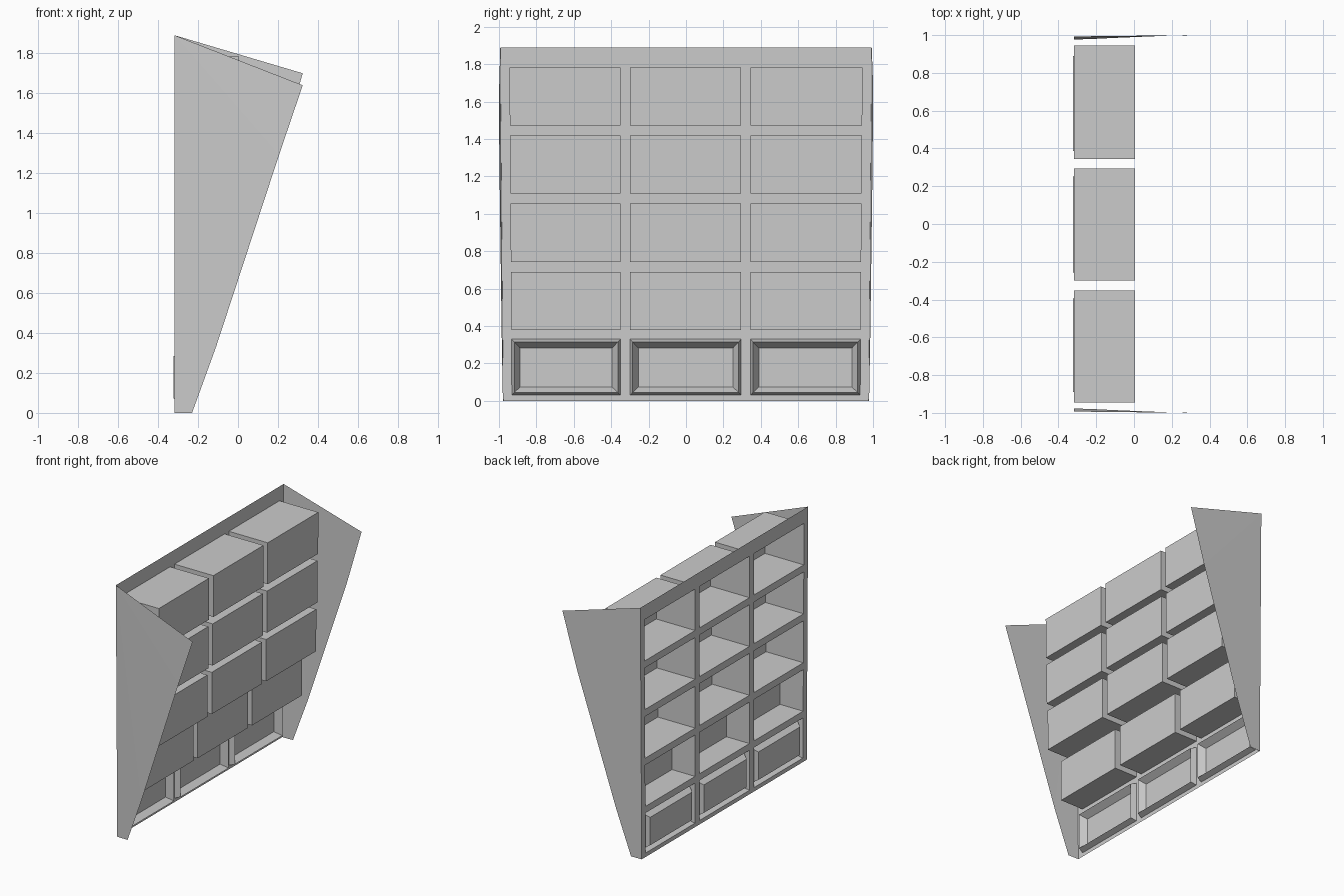
import bpy, bmesh

if "Cube" in bpy.data.objects:
    bpy.data.objects.remove(bpy.data.objects["Cube"])

FX = -0.317                      # plane of the face frame
H = 1.89                         # total height
ROWS = [(0.03, 0.33), (0.38, 0.69), (0.742, 1.055), (1.108, 1.42), (1.473, 1.783)]
BACKS = [None, -0.125, -0.008, 0.0, 0.005]   # depth of each open row


def make(name, verts, faces):
    mesh = bpy.data.meshes.new(name)
    mesh.from_pydata(verts, [], faces)
    bm = bmesh.new()
    bm.from_mesh(mesh)
    bmesh.ops.remove_doubles(bm, verts=bm.verts, dist=1e-5)
    loose = [v for v in bm.verts if not v.link_faces]
    bmesh.ops.delete(bm, geom=loose, context='VERTS')
    bmesh.ops.recalc_face_normals(bm, faces=bm.faces)
    bm.to_mesh(mesh)
    bm.free()
    obj = bpy.data.objects.new(name, mesh)
    bpy.context.collection.objects.link(obj)
    return obj


def columns(z):
    # the cabinet flares slightly towards the top
    t = z / H
    edge = 0.977 + 0.016 * t
    outer = 0.931 + 0.014 * t
    return [-edge, -outer, -0.351, -0.299, 0.295, 0.345, outer, edge]


def ring(x, y0, y1, z0, z1):
    return [(x, y0, z0), (x, y1, z0), (x, y1, z1), (x, y0, z1)]


def stack(name, rings):
    # walls joining successive rectangles, closed by the last one
    verts = [v for r in rings for v in r]
    faces = []
    for k in range(len(rings) - 1):
        for i in range(4):
            j = (i + 1) % 4
            faces.append((4 * k + i, 4 * k + j, 4 * k + 4 + j, 4 * k + 4 + i))
    n = 4 * (len(rings) - 1)
    faces.append((n, n + 1, n + 2, n + 3))
    return make(name, verts, faces)


# face frame: grid of strips with fifteen openings
zs = [0.0] + [z for r in ROWS for z in r] + [H]
verts = [(FX, y, z) for z in zs for y in columns(z)]
faces = []
for r in range(len(zs) - 1):
    for c in range(7):
        if not (r % 2 and c % 2):
            a = r * 8 + c
            faces.append((a, a + 1, a + 9, a + 8))
make("face_frame", verts, faces)

# cubbies behind the openings, and raised panels in the bottom row
for (z0, z1), back in zip(ROWS, BACKS):
    lo, hi = columns(z0), columns(z1)
    for c in (1, 3, 5):
        mouth = [(FX, lo[c], z0), (FX, lo[c + 1], z0), (FX, hi[c + 1], z1), (FX, hi[c], z1)]
        if back is None:
            y0, y1 = lo[c], lo[c + 1]
            ridge = ring(-0.275, y0 + 0.013, y1 - 0.013, z0 + 0.015, z1 - 0.015)
            inner = ring(-0.324, y0 + 0.044, y1 - 0.044, 0.073, 0.282)
            stack("drawer_panel", [mouth, ridge, inner])
        else:
            stack("cubby", [mouth, [(back, y, z) for x, y, z in mouth]])

# side panels: thin sheets; the +y one has an extra bend near the top
base = [(FX, 0.977, 0), (-0.23, 0.979, 0), (-0.11, 0.985, 0.33), (0.205, 0.998, 1.29)]
for side, tip in ((-1, 1.64), (1, 1.70)):
    pts = base + [(0.324, 1.0, tip), (FX, 0.993, H)]
    make("side_panel", [(x, side * y, z) for x, y, z in pts],
         [(0, 1, 2), (0, 2, 5), (2, 3, 5), (3, 4, 5)])
